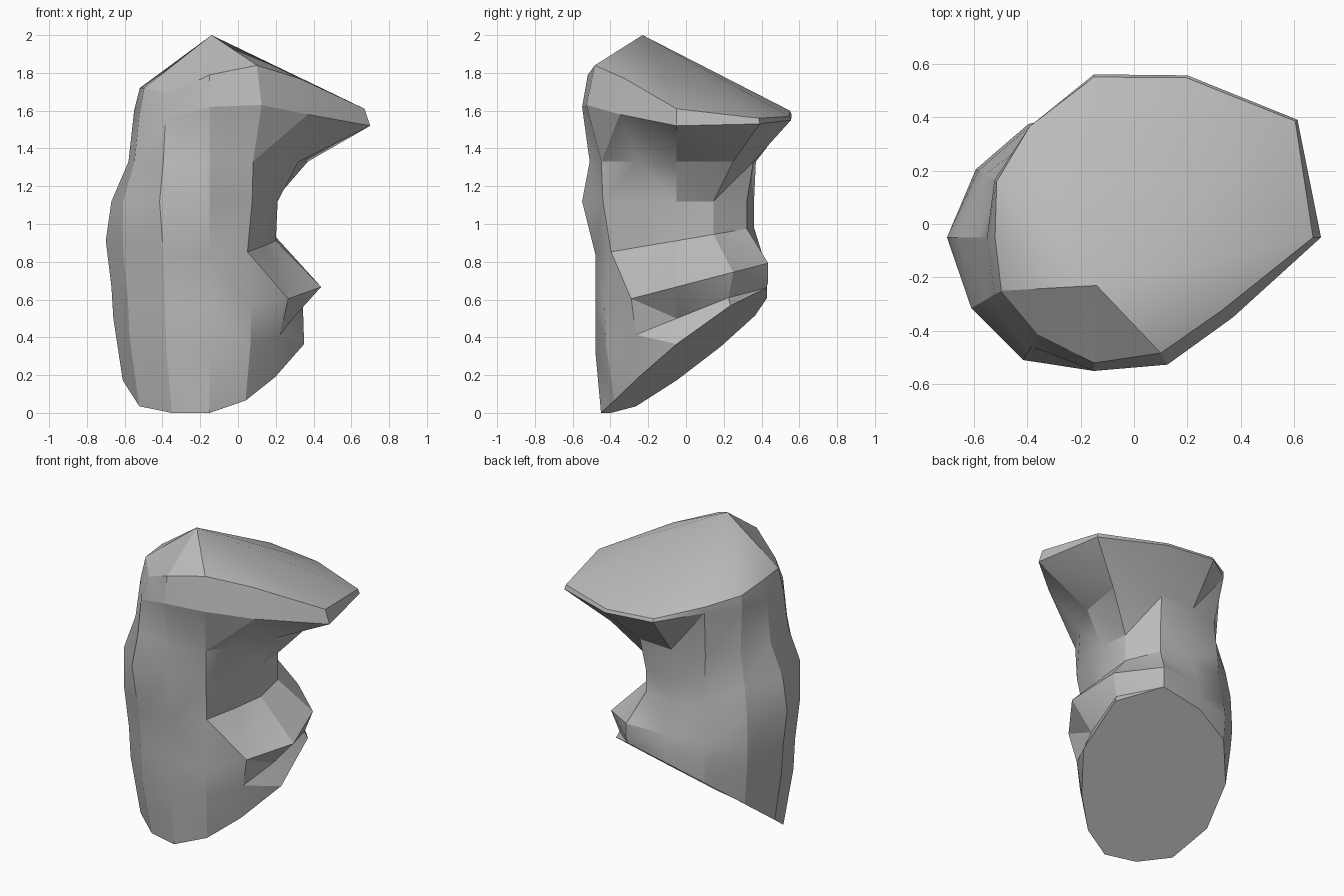
import bpy, bmesh
from math import cos, sin, radians
from mathutils import Vector

cube = bpy.data.objects.get("Cube")
if cube:
    bpy.data.objects.remove(cube, do_unlink=True)


def flat_material(name, colour):
    mat = bpy.data.materials.new(name)
    mat.use_nodes = True
    mat.diffuse_color = colour
    shader = next(n for n in mat.node_tree.nodes if n.type == "BSDF_PRINCIPLED")
    shader.inputs["Base Color"].default_value = colour
    shader.inputs["Roughness"].default_value = 0.9
    return mat


AXIS = Vector((-.15, -.05, 0))   # vertical axis that all rock sections surround
PEAK = Vector((-.14, -.23, 2))


def uneven_section(radii, heights):
    """A closed outline with radii and heights counted from +x towards +y."""
    points = []
    for i, (radius, height) in enumerate(zip(radii, heights)):
        angle = radians(360 * i / len(radii))
        points.append(AXIS + Vector((cos(angle) * radius, sin(angle) * radius, height)))
    return points


def tilted_section(height, tilt_x, tilt_y, radii):
    """An outline lying in a tilted plane, kept above the ground."""
    points = uneven_section(radii, [height] * len(radii))
    for p in points:
        p.z = max(0, p.z + tilt_x * p.x + tilt_y * p.y)
    return points


# Slanted base cut, undercut and lower bulge
base_cut = tilted_section(.33, .2, .72,
                          [.5, .57, .55, .48, .48, .47, .46, .43, .4, .4, .38, .4])
undercut = tilted_section(.52, 0, .4,
                          [.44, .55, .56, .48, .49, .5, .51, .49, .46, .43, .43, .43])
bulge = tilted_section(.68, 0, .26,
                       [.59, .6, .56, .47, .48, .51, .52, .5, .47, .43, .44, .48])

# Narrow waist and leaning neck
crease = tilted_section(.92, 0, .17,
                        [.35, .39, .43, .41, .45, .5, .55, .53, .49, .43, .4, .33])
waist = tilted_section(1.12, 0, 0,
                       [.36, .39, .43, .41, .44, .47, .52, .53, .53, .5, .45, .36])
neck = tilted_section(1.33, 0, 0,
                      [.47, .6, .47, .42, .42, .41, .43, .46, .49, .46, .46, .41])

# Overhanging rim and sloping crown
rim = uneven_section(
    [.85, .88, .7, .61, .48, .43, .4, .43, .47, .5, .55, .6],
    [1.52, 1.53, 1.55, 1.58, 1.63, 1.62, 1.6, 1.58, 1.55, 1.62, 1.63, 1.58])
crown = uneven_section(
    [.82, .87, .69, .6, .48, .42, .37, .4, .42, .47, .5, .55],
    [1.61, 1.56, 1.57, 1.6, 1.67, 1.7, 1.72, 1.72, 1.69, 1.79, 1.84, 1.77])


def build_rock(name, sections, peak, material):
    bm = bmesh.new()
    rings = [[bm.verts.new(p) for p in points] for points in sections]
    bm.faces.new(list(reversed(rings[0])))
    walls = []
    for lower, upper in zip(rings, rings[1:]):
        for i in range(len(lower)):
            j = (i + 1) % len(lower)
            walls.append(bm.faces.new((lower[i], lower[j], upper[j], upper[i])))
    tip = bm.verts.new(peak)
    top = rings[-1]
    for i in range(len(top)):
        bm.faces.new((top[i], top[(i + 1) % len(top)], tip))
    # Split the bent wall panels into facets
    bmesh.ops.triangulate(bm, faces=walls, quad_method="SHORT_EDGE")
    bmesh.ops.recalc_face_normals(bm, faces=bm.faces)
    mesh = bpy.data.meshes.new(name)
    bm.to_mesh(mesh)
    bm.free()
    mesh.materials.append(material)
    obj = bpy.data.objects.new(name, mesh)
    bpy.context.collection.objects.link(obj)
    return obj


stone = flat_material("stone_grey", (.5, .5, .5, 1))
rock = build_rock("rock", [base_cut, undercut, bulge, crease, waist, neck, rim, crown],
                  PEAK, stone)

# Soft facets with crisp ridges
bpy.ops.object.select_all(action="DESELECT")
rock.select_set(True)
bpy.context.view_layer.objects.active = rock
bpy.ops.object.shade_smooth_by_angle(angle=radians(25))
